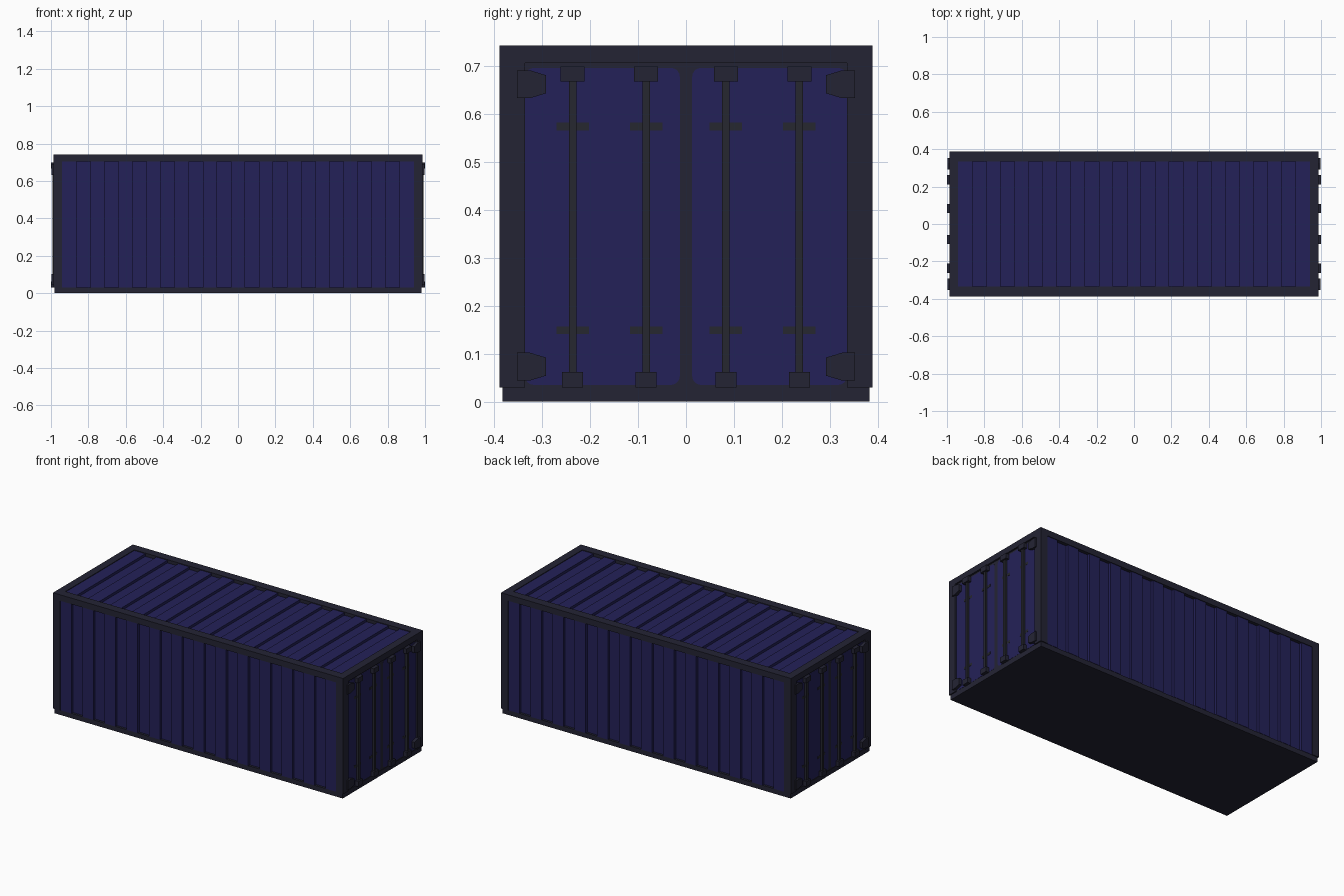
import bpy, bmesh, math

if "Cube" in bpy.data.objects:
    bpy.data.objects.remove(bpy.data.objects["Cube"])


def material(name, rgb):
    m = bpy.data.materials.new(name)
    m.diffuse_color = (*rgb, 1)
    m.use_nodes = True
    m.node_tree.nodes["Principled BSDF"].inputs["Base Color"].default_value = m.diffuse_color
    return m


BLUE = material("navy blue paint", (0.0175, 0.0155, 0.098))
FRAME = material("dark slate frame", (0.0175, 0.0175, 0.034))
STEEL = material("charcoal fittings", (0.019, 0.020, 0.029))

# Overall sizes
X, Y, Z = 0.987, 0.388, 0.742      # outer faces of the frame
PX, PY = 0.94, 0.335               # inner edges of the frame
Z0, Z1 = 0.03, 0.705               # panel bottom and top
DOOR = 0.977                       # outer face of the doors


def prism(name, pts, place, lo, hi, mat):
    """Extrude a flat outline; place(u, v, w) maps it into the model."""
    bm = bmesh.new()
    face = bm.faces.new([bm.verts.new(place(u, v, lo)) for u, v in pts])
    top = bmesh.ops.extrude_face_region(bm, geom=[face])["geom"]
    new = [g for g in top if isinstance(g, bmesh.types.BMVert)]
    step = place(0, 0, hi), place(0, 0, lo)
    bmesh.ops.translate(bm, verts=new, vec=[a - b for a, b in zip(*step)])
    bmesh.ops.recalc_face_normals(bm, faces=bm.faces)
    me = bpy.data.meshes.new(name)
    bm.to_mesh(me)
    bm.free()
    me.materials.append(mat)
    ob = bpy.data.objects.new(name, me)
    bpy.context.collection.objects.link(ob)
    return ob


def box(name, x, y, z, mat):
    pts = [(x[0], y[0]), (x[1], y[0]), (x[1], y[1]), (x[0], y[1])]
    return prism(name, pts, lambda u, v, w: (u, v, w), z[0], z[1], mat)


def span(s, a, b):
    return sorted((s * a, s * b))


def rounded(u0, u1, v0, v1, r, n=5):
    pts = []
    for k, (cu, cv) in enumerate([(u1 - r, v1 - r), (u0 + r, v1 - r),
                                  (u0 + r, v0 + r), (u1 - r, v0 + r)]):
        for i in range(n + 1):
            a = math.pi / 2 * (k + i / n)
            pts.append((cu + r * math.cos(a), cv + r * math.sin(a)))
    return pts


def corrugated(face, depth_hi=0.004, depth_lo=0.02, back=0.045, n=25):
    """Square-wave outline along x, first and last ribs raised."""
    w = 2 * PX / n
    pts = [(-PX, face - back)]
    for i in range(n):
        d = face - (depth_lo if i % 2 else depth_hi)
        pts += [(-PX + i * w, d), (-PX + (i + 1) * w, d)]
    return pts + [(PX, face - back)]


# Floor slab, slightly inset below the frame
box("floor_base", (-0.98, 0.98), (-0.382, 0.382), (0, Z0), FRAME)

# Frame: corner posts and top rails
for sx in (1, -1):
    for sy in (1, -1):
        box("corner_post", span(sx, PX, X), span(sy, PY, Y), (Z0, Z1), FRAME)
    box("end_top_rail", span(sx, PX, X), (-PY, PY), (Z1, Z), FRAME)
for sy in (1, -1):
    box("side_top_rail", (-X, X), span(sy, PY, Y), (Z1, Z), FRAME)

# Corrugated side walls and roof
for s in (1, -1):
    prism("side_wall", corrugated(Y),
          lambda u, v, w: (u, s * v, w), Z0, Z1, BLUE)
prism("roof", corrugated(Z), lambda u, v, w: (u, w, v), -PY, PY, BLUE)

# Doors and fittings on both ends
HINGE = [(0.352, 0.029), (0.325, 0.029), (0.292, 0.019),
         (0.292, -0.019), (0.325, -0.029), (0.352, -0.029)]
for sx in (1, -1):
    box("door_leaf", span(sx, PX, DOOR), (-PY, PY), (Z0, Z1), FRAME)
    for sy in (1, -1):
        def place(u, v, w):
            return (sx * w, sy * u, v)
        # Painted blue area of each leaf
        prism("door_panel", rounded(0.013, PY, 0.035, 0.695, 0.018),
              place, DOOR, DOOR + 0.001, BLUE)
        # Hinge plates at the outer corners
        for zc in (0.661, 0.073):
            prism("hinge_plate", [(u, v + zc) for u, v in HINGE],
                  place, DOOR, 0.996, FRAME)
        # Locking rods with end keepers and flat guide straps
        for y in (0.236, 0.083):
            def across(h):
                return sorted((sy * (y - h), sy * (y + h)))
            box("locking_rod", span(sx, DOOR, 0.992), across(0.0078),
                (0.06, 0.67), STEEL)
            box("upper_keeper", span(sx, DOOR, 1.0), across(0.025),
                (0.667, 0.698), FRAME)
            box("lower_keeper", span(sx, DOOR, 1.0), across(0.022),
                (0.03, 0.062), FRAME)
            for zc in (0.573, 0.149):
                box("guide_strap", span(sx, DOOR, DOOR + 0.002),
                    across(0.034), (zc - 0.008, zc + 0.008), STEEL)
